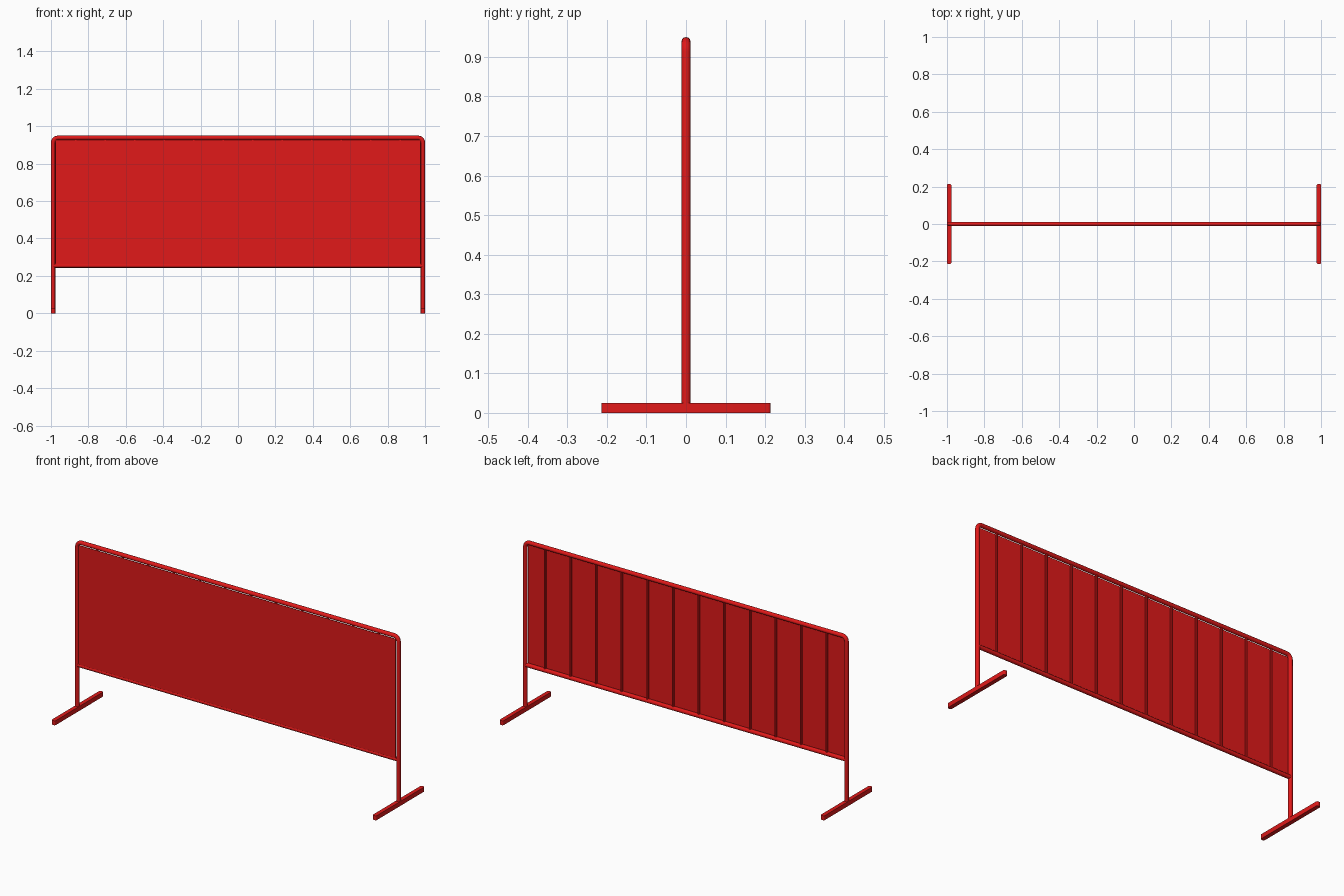
import bpy, bmesh
from math import sin, cos, pi

if "Cube" in bpy.data.objects:
    bpy.data.objects.remove(bpy.data.objects["Cube"])

RED = bpy.data.materials.new("red_paint")
RED.diffuse_color = (0.75, 0.01, 0.01, 1)
RED.use_nodes = True
RED.node_tree.nodes["Principled BSDF"].inputs["Base Color"].default_value = RED.diffuse_color
R = 0.0115            # main tube radius
PX = 1 - R            # post centre line
TOP = 0.95 - R        # top rail centre line
LOW = 0.255           # bottom rail centre line
BEND = 0.026          # corner bend radius


def finish(obj):
    obj.data.materials.append(RED)
    bpy.ops.object.select_all(action='DESELECT')
    obj.select_set(True)
    bpy.context.view_layer.objects.active = obj
    bpy.ops.object.shade_smooth_by_angle(angle=0.6)
    return obj


def tube(name, pts, radius, res):
    curve = bpy.data.curves.new(name, 'CURVE')
    curve.dimensions = '3D'
    curve.bevel_depth = radius
    curve.bevel_resolution = res
    curve.use_fill_caps = True
    spline = curve.splines.new('POLY')
    spline.points.add(len(pts) - 1)
    for p, co in zip(spline.points, pts):
        p.co = (*co, 1)
    obj = bpy.data.objects.new(name, curve)
    bpy.context.collection.objects.link(obj)
    bpy.ops.object.select_all(action='DESELECT')
    obj.select_set(True)
    bpy.context.view_layer.objects.active = obj
    bpy.ops.object.convert(target='MESH')
    return finish(bpy.context.object)


def box(name, center, size, bevel=0):
    bm = bmesh.new()
    bmesh.ops.create_cube(bm, size=1)
    for v in bm.verts:
        v.co = [c + a * s for c, a, s in zip(center, v.co, size)]
    if bevel:  # round the vertical corners
        upright = [e for e in bm.edges
                   if abs(e.verts[0].co.z - e.verts[1].co.z) > size[2] / 2]
        bmesh.ops.bevel(bm, geom=upright, offset=bevel, segments=3,
                        affect='EDGES', profile=0.5)
    mesh = bpy.data.meshes.new(name)
    bm.to_mesh(mesh)
    bm.free()
    obj = bpy.data.objects.new(name, mesh)
    bpy.context.collection.objects.link(obj)
    return finish(obj)


# bent outer frame: post, rounded corner, top rail, rounded corner, post
corner = [(PX - BEND + BEND * cos(a), 0, TOP - BEND + BEND * sin(a))
          for a in [i * pi / 12 for i in range(7)]]
right = [(PX, 0, 0.02)] + corner
left = [(-x, y, z) for x, y, z in reversed(right)]
tube("outer_frame", right + left, R, 4)

# bottom rail
tube("bottom_rail", [(-PX, 0, LOW), (PX, 0, LOW)], R, 4)

# upright bars behind the panel
for i in range(12):
    x = -0.868 + i * 1.736 / 11
    tube(f"upright_bar_{i + 1}", [(x, 0, LOW), (x, 0, TOP)], 0.0065, 2)

# sheet panel on the front side of the bars
box("front_panel", (0, -0.0075, 0.5935), (1.954, 0.003, 0.665))

# feet
for side, s in (("left", -1), ("right", 1)):
    box(f"{side}_foot", (s * PX, 0, 0.0125), (2 * R, 0.428, 0.025), 0.007)
